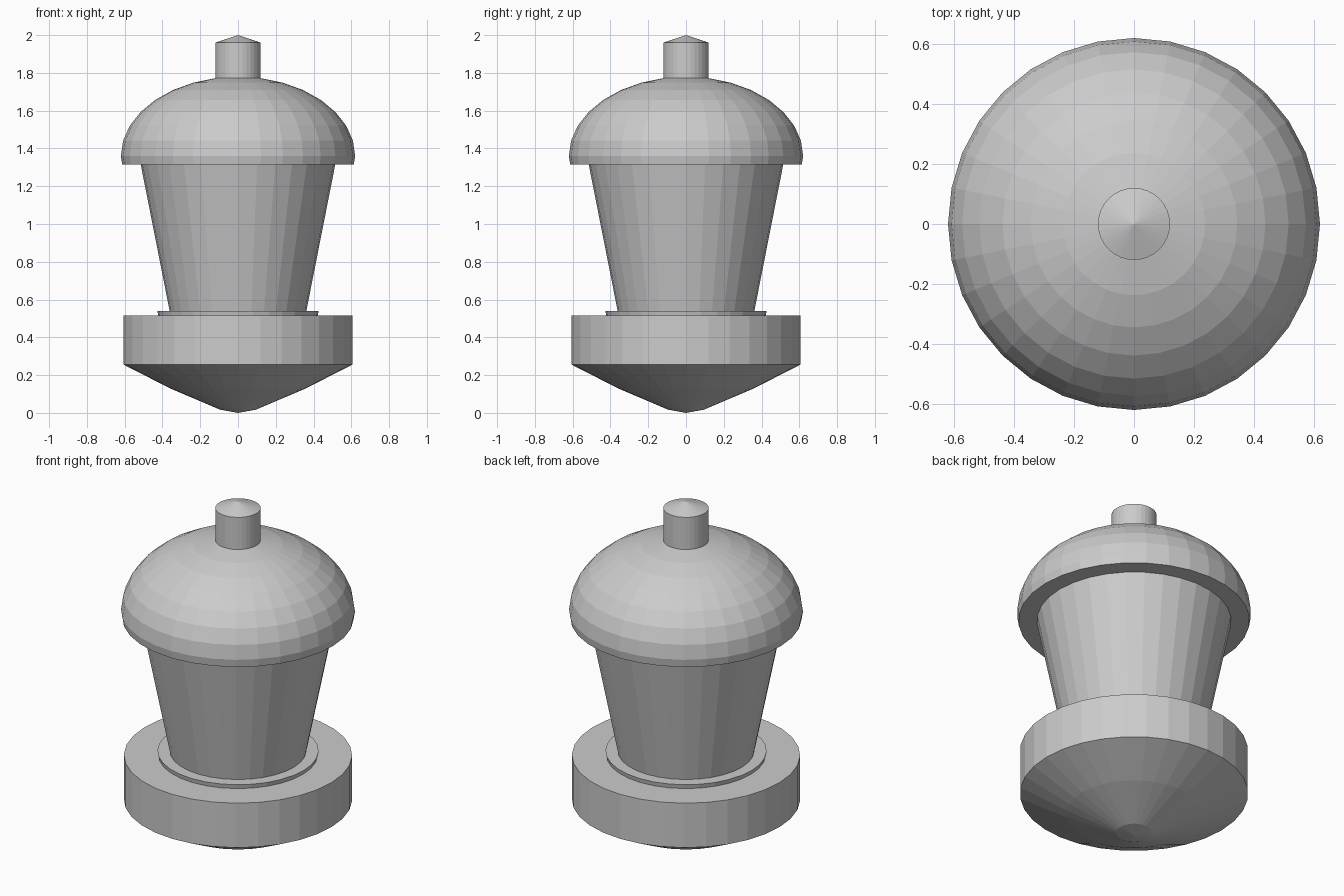
import bpy, bmesh
from math import sin, cos, pi, radians

if "Cube" in bpy.data.objects:
    bpy.data.objects.remove(bpy.data.objects["Cube"])

SIDES = 32


def lathe(name, profile):
    """Revolve (radius, z) points, bottom to top, into a closed flat-shaded solid."""
    bm = bmesh.new()
    rings = []
    for r, z in profile:
        if r == 0:
            rings.append([bm.verts.new((0, 0, z))])
        else:
            rings.append([bm.verts.new((r * cos(2 * pi * i / SIDES),
                                        r * sin(2 * pi * i / SIDES), z))
                          for i in range(SIDES)])
    for a, b in zip(rings, rings[1:]):
        for i in range(SIDES):
            j = (i + 1) % SIDES
            if len(a) == 1:
                bm.faces.new((a[0], b[j], b[i]))
            elif len(b) == 1:
                bm.faces.new((a[i], a[j], b[0]))
            else:
                bm.faces.new((a[i], a[j], b[j], b[i]))
    # flat caps where the profile does not end in a point
    if len(rings[0]) > 1:
        bm.faces.new(rings[0][::-1])
    if len(rings[-1]) > 1:
        bm.faces.new(rings[-1])
    bmesh.ops.recalc_face_normals(bm, faces=bm.faces[:])
    mesh = bpy.data.meshes.new(name)
    bm.to_mesh(mesh)
    bm.free()
    obj = bpy.data.objects.new(name, mesh)
    bpy.context.collection.objects.link(obj)
    return obj


# Thick disc base with a blunt conical underside
lathe("base", [(0, 0), (0.095, 0.017), (0.36, 0.13), (0.605, 0.255), (0.605, 0.515)])

# Thin collar on top of the base
lathe("collar", [(0.42, 0.505), (0.427, 0.54)])

# Tapered body
lathe("body", [(0.36, 0.53), (0.517, 1.325)])

# Squashed dome cap, cut flat just below its widest ring
dome = [(0.62 * sin(radians(11.25 * k)), 1.36 + 0.42 * cos(radians(11.25 * k)))
        for k in range(8, 0, -1)]
lathe("dome_cap", [(0.613, 1.315)] + dome + [(0, 1.78)])

# Finial with a shallow pointed top
lathe("finial", [(0.12, 1.74), (0.12, 1.96), (0, 2.0)])
